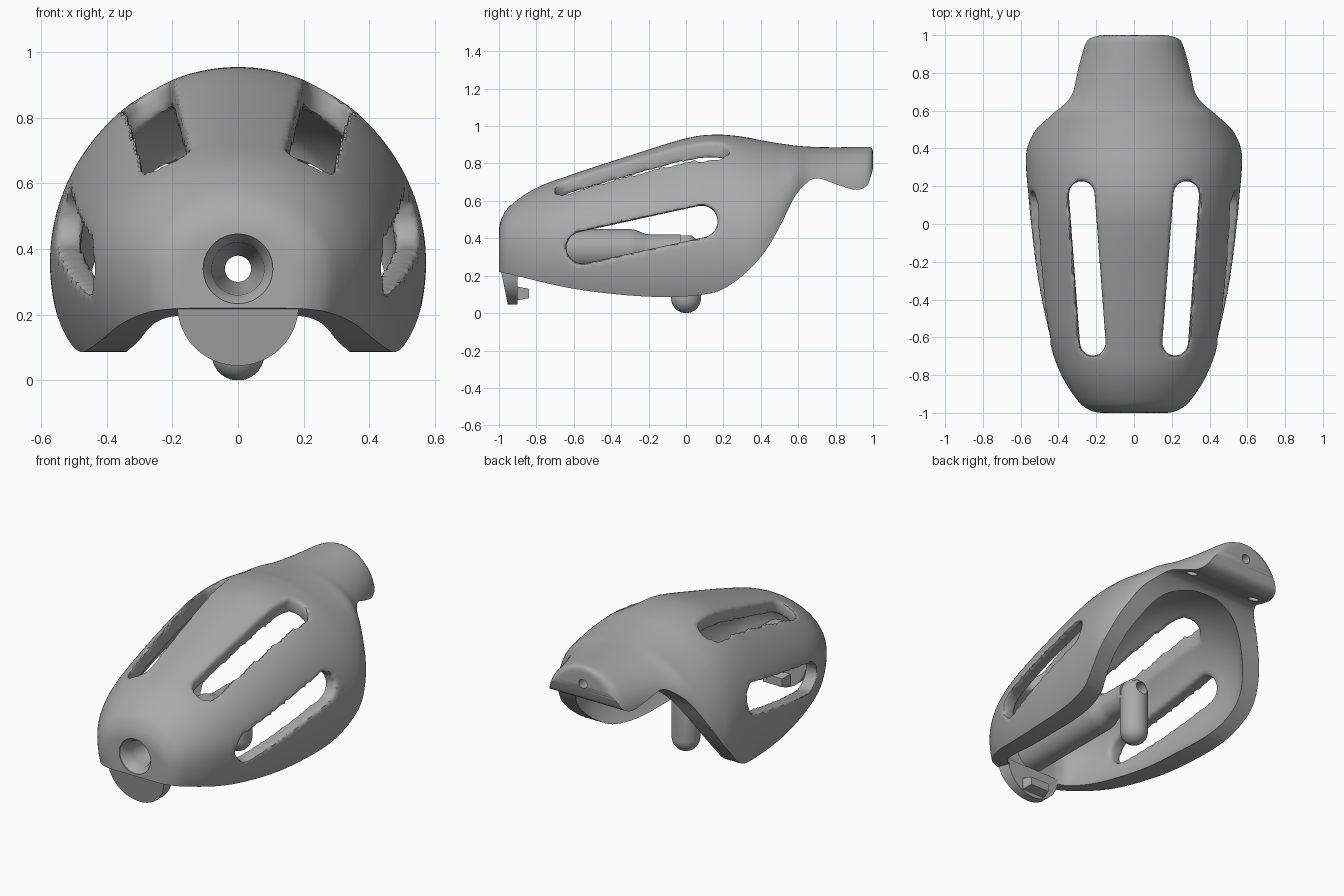
import bpy, bmesh, math
from mathutils import Vector

cube = bpy.data.objects.get("Cube")
if cube:
    bpy.data.objects.remove(cube, do_unlink=True)

grey = bpy.data.materials.new("matte_grey")
grey.use_nodes = True
grey.diffuse_color = (0.4, 0.4, 0.4, 1)
grey.node_tree.nodes["Principled BSDF"].inputs["Base Color"].default_value = (0.4, 0.4, 0.4, 1)


def spline(keys, steps):
    """Smooth curve through the key points."""
    pts = [Vector(k) for k in keys]
    out = []
    for i in range(len(pts) - 1):
        a, b = pts[i], pts[i + 1]
        ta = (b - pts[i - 1]) / 2 if i else b - a
        tb = (pts[i + 2] - a) / 2 if i + 2 < len(pts) else b - a
        for s in range(steps):
            t = s / steps
            h = t * t * (3 - 2 * t)
            out.append(a * (1 - h) + b * h + ta * t * (1 - t) ** 2 - tb * t * t * (1 - t))
    return out + [pts[-1]]


def loft(name, rings):
    """Skin a list of equal rings and cap both ends."""
    bm = bmesh.new()
    rows = [[bm.verts.new(p) for p in ring] for ring in rings]
    n = len(rows[0])
    for r, s in zip(rows, rows[1:]):
        for j in range(n):
            bm.faces.new((r[j], r[(j + 1) % n], s[(j + 1) % n], s[j]))
    bm.faces.new(rows[0])
    bm.faces.new(rows[-1])
    bmesh.ops.recalc_face_normals(bm, faces=bm.faces)
    mesh = bpy.data.meshes.new(name)
    bm.to_mesh(mesh)
    bm.free()
    mesh.materials.append(grey)
    obj = bpy.data.objects.new(name, mesh)
    bpy.context.collection.objects.link(obj)
    return obj


def body(name, keys):
    """Egg sections along y: half width, top, centre height, lower radius."""
    rings = []
    for y, w, top, c, low in spline(keys, 6):
        ring = []
        for j in range(72):
            a = math.tau * j / 72
            s = math.sin(a)
            ring.append((w * math.cos(a), y, c + s * ((top - c) if s > 0 else low)))
        rings.append(ring)
    return loft(name, rings)


def lathe(name, profile, centre, axis="y", sides=48):
    """Turn (position, radius) pairs round the y or z axis."""
    rings = []
    for p, r in profile:
        ring = []
        for j in range(sides):
            a = math.tau * j / sides
            u, v = r * math.cos(a), r * math.sin(a)
            off = (u, p, v) if axis == "y" else (u, v, p)
            ring.append(Vector(centre) + Vector(off))
        rings.append(ring)
    return loft(name, rings)


def slot_outline(a, b, r):
    """Stadium outline round the segment a-b."""
    a, b = Vector(a), Vector(b)
    d = math.atan2(b.y - a.y, b.x - a.x)
    out = []
    for end, start in ((b, d - math.pi / 2), (a, d + math.pi / 2)):
        for k in range(17):
            t = start + math.pi * k / 16
            out.append(end + r * Vector((math.cos(t), math.sin(t))))
    return out


def apply(obj, kind, **settings):
    mod = obj.modifiers.new(kind, kind)
    for key, value in settings.items():
        setattr(mod, key, value)
    bpy.context.view_layer.objects.active = obj
    bpy.ops.object.modifier_apply(modifier=mod.name)


def boolean(obj, tool, operation="DIFFERENCE", keep=False):
    apply(obj, "BOOLEAN", operation=operation, object=tool, solver="EXACT")
    if not keep:
        bpy.data.objects.remove(tool, do_unlink=True)


# Outer body and hollow
shell = body("shell", [
    (-1, .19, .46, .34, .28), (-.985, .235, .51, .34, .33), (-.94, .295, .575, .34, .38),
    (-.8, .385, .67, .35, .45), (-.6, .455, .745, .36, .52), (-.3, .51, .843, .36, .6),
    (0, .545, .935, .36, .6), (.16, .56, .955, .36, .6), (.3, .572, .944, .36, .6),
    (.4, .567, .925, .37, .6), (.5, .52, .908, .45, .5), (.58, .435, .897, .6, .4),
    (.66, .355, .89, .65, .3), (.8, .305, .887, .65, .25), (.95, .26, .89, .65, .25),
    (.985, .24, .89, .65, .25), (1, .21, .888, .65, .24)])
boolean(shell, body("hollow", [
    (-.91, .18, .45, .34, .2), (-.88, .25, .52, .34, .28), (-.78, .31, .6, .35, .34),
    (-.6, .37, .67, .36, .38), (-.3, .43, .765, .36, .42), (0, .465, .855, .36, .42),
    (.16, .48, .875, .36, .42), (.3, .48, .865, .36, .42), (.42, .45, .84, .37, .42),
    (.52, .38, .81, .42, .4), (.6, .29, .77, .5, .35), (.65, .18, .72, .52, .3)]))

# Side vents and mirrored top vents
side = slot_outline((-.555, .35), (.085, .49), .085)
boolean(shell, loft("side_cut", [[(x, p.x, p.y) for p in side] for x in (-1, 1)]))
for s in (-1, 1):
    top = slot_outline((.218, -.63), (.277, .16), .068)
    boolean(shell, loft("top_cut", [[(s * p.x, p.y, z) for p in top] for z in (.5, 1.3)]))

# Round off the vent edges
apply(shell, "REMESH", mode="VOXEL", voxel_size=.013)
apply(shell, "SMOOTH", factor=.5, iterations=8)

# Sharp lower rim
rim = spline([(-1.2, .24), (-1, .22), (-.6, .13), (-.2, .088), (.1, .1), (.25, .16),
              (.4, .3), (.5, .46), (.58, .62), (.65, .7), (.71, .72), (.8, .69), (.9, .66),
              (.96, .675), (.985, .72), (1.02, .85)], 6)
outline = [tuple(p) for p in rim] + [(1.2, .85), (1.2, -1), (-1.2, -1)]
boolean(shell, loft("rim_cut", [[(x, y, z) for y, z in outline] for x in (-1, 1)]))

# Screw holes in the rear mount
boolean(shell, lathe("rear_hole", [(.9, .028), (1.1, .028)], (0, 0, .785), sides=24))
for s in (-1, 1):
    boolean(shell, lathe("under_hole", [(.5, .032), (.75, .032)], (s * .23, .79, 0), "z", 24))

# Inner tube with a hanging rounded spout
tube = lathe("inner_tube", [(-.93, .11), (-.3, .11), (-.27, .105), (-.22, .085),
                            (-.19, .08), (-.03, .08)], (0, 0, .34))
ball = [(.08 - .08 * math.cos(k * math.pi / 20), .08 * math.sin(k * math.pi / 20))
        for k in range(1, 11)]
spout = lathe("spout", ball + [(.34, .08), (.385, .065), (.415, .03)], (0, 0, 0), "z")
boolean(tube, spout, "UNION")

# Nozzle bore through nose and tube
bore = lathe("bore_cutter", [(-1.1, .106), (-.995, .106), (-.96, .08), (-.88, .075),
                             (-.75, .04), (.3, .04)], (0, 0, .34))
boolean(shell, bore, keep=True)
boolean(tube, bore)

# Round chin tab with a tapered catch behind it
half = [(.185 * math.cos(a), .23 + .185 * math.sin(a))
        for a in (math.pi + math.pi * k / 32 for k in range(33))]
tab = loft("chin_tab", [[(x, -.99 + (.23 - z) * .2, z) for x, z in half],
                        [(x, -.9, z) for x, z in half]])
catch = loft("catch", [[(sx * w, y, .105 + sz * h) for sx, sz in
                        ((-1, -1), (1, -1), (1, 1), (-1, 1))]
                       for y, w, h in ((-.91, .08, .038), (-.84, .065, .025))])

bpy.ops.object.select_all(action="DESELECT")
for obj in (shell, tube, tab):
    obj.select_set(True)
bpy.context.view_layer.objects.active = shell
bpy.ops.object.shade_smooth_by_angle(angle=math.radians(35))
